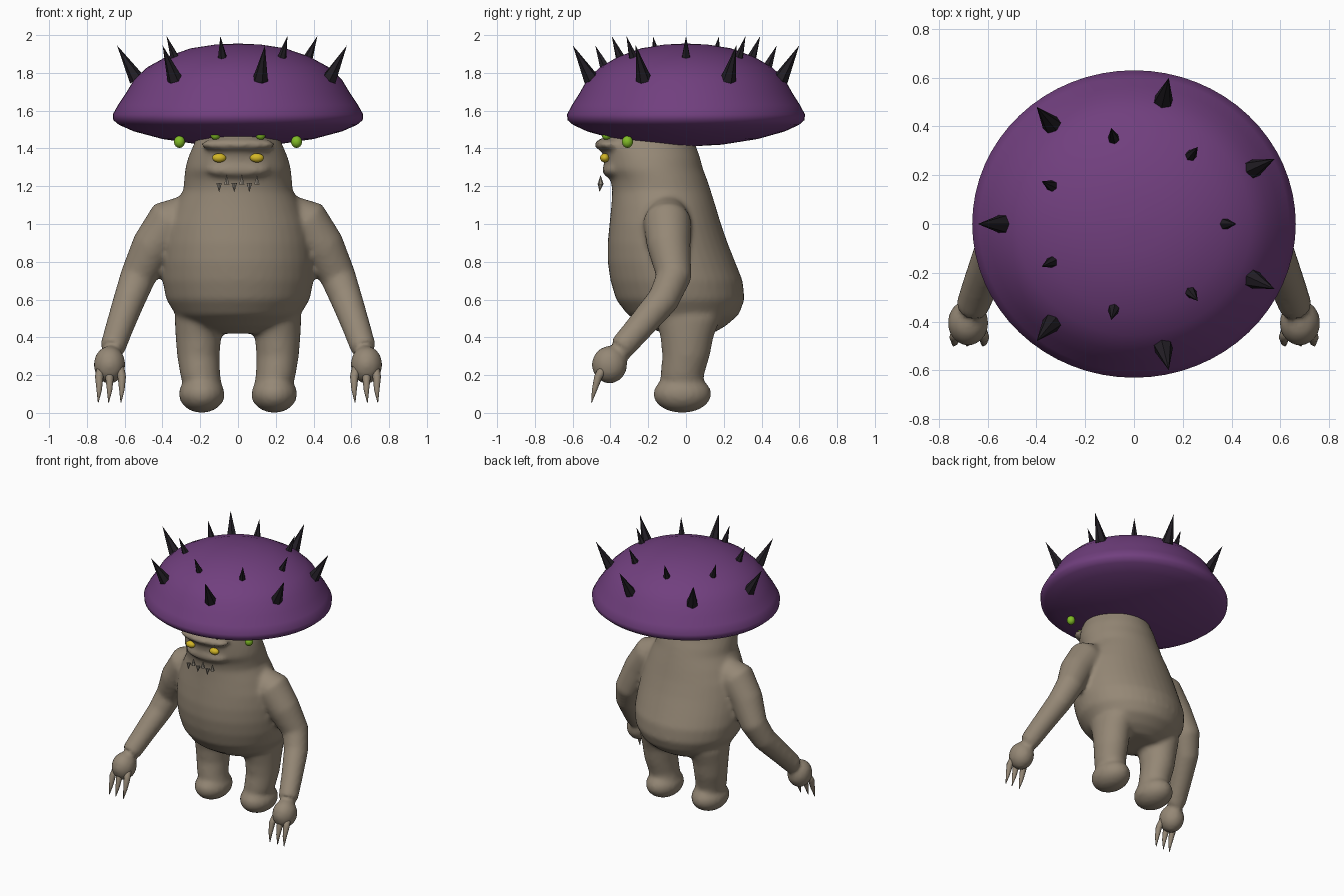
import bpy, bmesh
from math import sin, cos, pi, radians
from mathutils import Vector, Matrix

cube = bpy.data.objects.get("Cube")
if cube:
    bpy.data.objects.remove(cube, do_unlink=True)


def material(name, r, g, b):
    m = bpy.data.materials.new(name)
    m.use_nodes = True
    m.diffuse_color = (r, g, b, 1)
    bsdf = m.node_tree.nodes["Principled BSDF"]
    bsdf.inputs["Base Color"].default_value = (r, g, b, 1)
    bsdf.inputs["Roughness"].default_value = 0.8
    return m


SKIN = material("taupe skin", 0.30, 0.245, 0.18)
CAP = material("purple cap", 0.165, 0.05, 0.21)
SPIKE = material("black spike", 0.016, 0.013, 0.018)
EYE = material("yellow eye", 0.65, 0.47, 0.02)
GREEN = material("green bulb", 0.22, 0.5, 0.02)
TOOTH = material("grey tooth", 0.25, 0.22, 0.18)


def make(name, bm, mat, smooth=True):
    bmesh.ops.recalc_face_normals(bm, faces=bm.faces)
    me = bpy.data.meshes.new(name)
    bm.to_mesh(me)
    bm.free()
    ob = bpy.data.objects.new(name, me)
    bpy.context.collection.objects.link(ob)
    me.materials.append(mat)
    for p in me.polygons:
        p.use_smooth = smooth
    return ob


def loft(bm, rings):
    """Skin closed loops of points together and cap both ends."""
    loops = [[bm.verts.new(p) for p in ring] for ring in rings]
    n = len(loops[0])
    for a, b in zip(loops, loops[1:]):
        for i in range(n):
            j = (i + 1) % n
            bm.faces.new((a[i], a[j], b[j], b[i]))
    bm.faces.new(loops[0][::-1])
    bm.faces.new(loops[-1])


def oval(x, y, z, rx, ry, n=40):
    return [(x + rx * cos(2 * pi * i / n), y + ry * sin(2 * pi * i / n), z) for i in range(n)]


def tube(bm, path, n=20):
    """Round tube through (point, radius) pairs."""
    pts = [Vector(p[:3]) for p in path]
    rings = []
    for k, p in enumerate(pts):
        d = (pts[min(k + 1, len(pts) - 1)] - pts[max(k - 1, 0)]).normalized()
        u = d.cross(Vector((0, 1, 0.3))).normalized()
        v = d.cross(u)
        r = path[k][3]
        rings.append([p + r * (u * cos(2 * pi * i / n) + v * sin(2 * pi * i / n)) for i in range(n)])
    loft(bm, rings)


def ball(bm, centre, size):
    bmesh.ops.create_uvsphere(bm, u_segments=20, v_segments=12, radius=1,
                              matrix=Matrix.Translation(centre) @ Matrix.Diagonal((*size, 1)))


def ball_object(name, centre, size, mat):
    bm = bmesh.new()
    ball(bm, centre, size)
    return make(name, bm, mat)


def cone_object(name, base, tip, r, sides, mat):
    bm = bmesh.new()
    base, tip = Vector(base), Vector(tip)
    d = tip - base
    rot = d.to_track_quat('Z', 'Y').to_matrix().to_4x4()
    bmesh.ops.create_cone(bm, cap_ends=True, segments=sides, radius1=r, radius2=0, depth=d.length,
                          matrix=Matrix.Translation((base + tip) / 2) @ rot)
    return make(name, bm, mat, False)


# Torso and head: height, front y, back y, half width
torso = [(0.42, -0.12, 0.14, 0.16), (0.46, -0.21, 0.21, 0.26), (0.52, -0.31, 0.28, 0.33),
         (0.6, -0.37, 0.31, 0.38), (0.7, -0.4, 0.3, 0.4), (0.8, -0.415, 0.26, 0.4),
         (0.9, -0.415, 0.22, 0.39), (1.0, -0.405, 0.185, 0.37), (1.1, -0.395, 0.155, 0.33),
         (1.18, -0.39, 0.13, 0.29), (1.24, -0.4, 0.11, 0.285), (1.29, -0.43, 0.09, 0.28),
         (1.35, -0.435, 0.075, 0.265), (1.42, -0.45, 0.05, 0.235), (1.5, -0.4, 0.03, 0.2)]
bm = bmesh.new()
loft(bm, [oval(0, (f + b) / 2, z, w, (b - f) / 2) for z, f, b, w in torso])
ball(bm, (0, -0.4, 1.42), (0.2, 0.085, 0.04))      # brow
ball(bm, (0, -0.38, 1.285), (0.17, 0.065, 0.045))  # muzzle

# Arms, hands, legs and feet
arm = [(0.25, -0.1, 1.06, 0.1), (0.36, -0.1, 1.01, 0.128), (0.45, -0.09, 0.88, 0.115),
       (0.53, -0.065, 0.72, 0.095), (0.575, -0.12, 0.6, 0.085), (0.625, -0.24, 0.46, 0.075),
       (0.665, -0.345, 0.34, 0.068)]
leg = [(0.07, 0.16, -0.02, 0.1, 0.11), (0.2, 0.19, -0.02, 0.105, 0.115), (0.3, 0.2, 0.0, 0.112, 0.125),
       (0.4, 0.2, 0.005, 0.12, 0.14), (0.5, 0.195, 0.01, 0.13, 0.17), (0.6, 0.18, 0, 0.12, 0.15)]
for s in (-1, 1):
    tube(bm, [(s * x, y, z, r) for x, y, z, r in arm])
    ball(bm, (s * 0.68, -0.405, 0.255), (0.085, 0.095, 0.1))
    loft(bm, [oval(s * (x + 0.01), y, z, rx, ry) for z, x, y, rx, ry in leg])
    ball(bm, (s * 0.192, -0.02, 0.1), (0.122, 0.155, 0.1))
body = make("body", bm, SKIN)

# Fuse the body parts into one soft skin
remesh = body.modifiers.new("fuse", 'REMESH')
remesh.mode = 'VOXEL'
remesh.voxel_size = 0.016
remesh.use_smooth_shade = True
soften = body.modifiers.new("soften", 'SMOOTH')
soften.factor = 0.5
soften.iterations = 6

# Claws
for s, side in ((-1, "right"), (1, "left")):
    for i, x in enumerate((0.615, 0.68, 0.735)):
        bm = bmesh.new()
        x0 = 0.68 + (x - 0.68) * 0.8
        tube(bm, [(s * x0, -0.43, 0.25, 0.024), (s * x, -0.465, 0.19, 0.022),
                  (s * x, -0.485, 0.12, 0.014), (s * (x + 0.005), -0.5, 0.055, 0.002)], 10)
        make(f"{side}_claw_{i + 1}", bm, SKIN)

# Mushroom cap turned from a profile of radius and height
profile = [(0.01, 1.955), (0.12, 1.95), (0.25, 1.93), (0.38, 1.885), (0.48, 1.83), (0.55, 1.765),
           (0.595, 1.69), (0.635, 1.63), (0.663, 1.58), (0.66, 1.55), (0.63, 1.525), (0.55, 1.49),
           (0.4, 1.45), (0.2, 1.42), (0.01, 1.41)]
bm = bmesh.new()
loft(bm, [oval(0, 0, z, r, r * 0.95, 64) for r, z in profile])
make("mushroom_cap", bm, CAP)

# Two staggered rings of spikes
rings = (("outer", 180, 0.535, 1.765, 0.64, 1.945, 0.042), ("inner", 0, 0.365, 1.865, 0.42, 1.995, 0.028))
for label, start, r0, z0, r1, z1, size in rings:
    for k in range(7):
        a = radians(start + k * 360 / 7)
        c, d = cos(a), sin(a) * 0.96
        cone_object(f"{label}_spike_{k + 1}", (r0 * c, r0 * d, z0), (r1 * c, r1 * d, z1), size, 6, SPIKE)

# Eyes and glowing bulbs
for s, side in ((-1, "right"), (1, "left")):
    ball_object(f"{side}_eye", (s * 0.1, -0.43, 1.35), (0.037, 0.025, 0.024), EYE)
    ball_object(f"{side}_outer_bulb", (s * 0.31, -0.31, 1.435), (0.029, 0.029, 0.032), GREEN)
    ball_object(f"{side}_inner_bulb", (s * 0.12, -0.42, 1.47), (0.025, 0.025, 0.025), GREEN)

# Interlocking teeth
for i in range(3):
    x = -0.1 + i * 0.08
    cone_object(f"upper_tooth_{i + 1}", (x, -0.452, 1.215), (x, -0.458, 1.168), 0.016, 6, TOOTH)
    cone_object(f"lower_tooth_{i + 1}", (x + 0.04, -0.452, 1.21), (x + 0.04, -0.452, 1.26), 0.016, 6, TOOTH)
